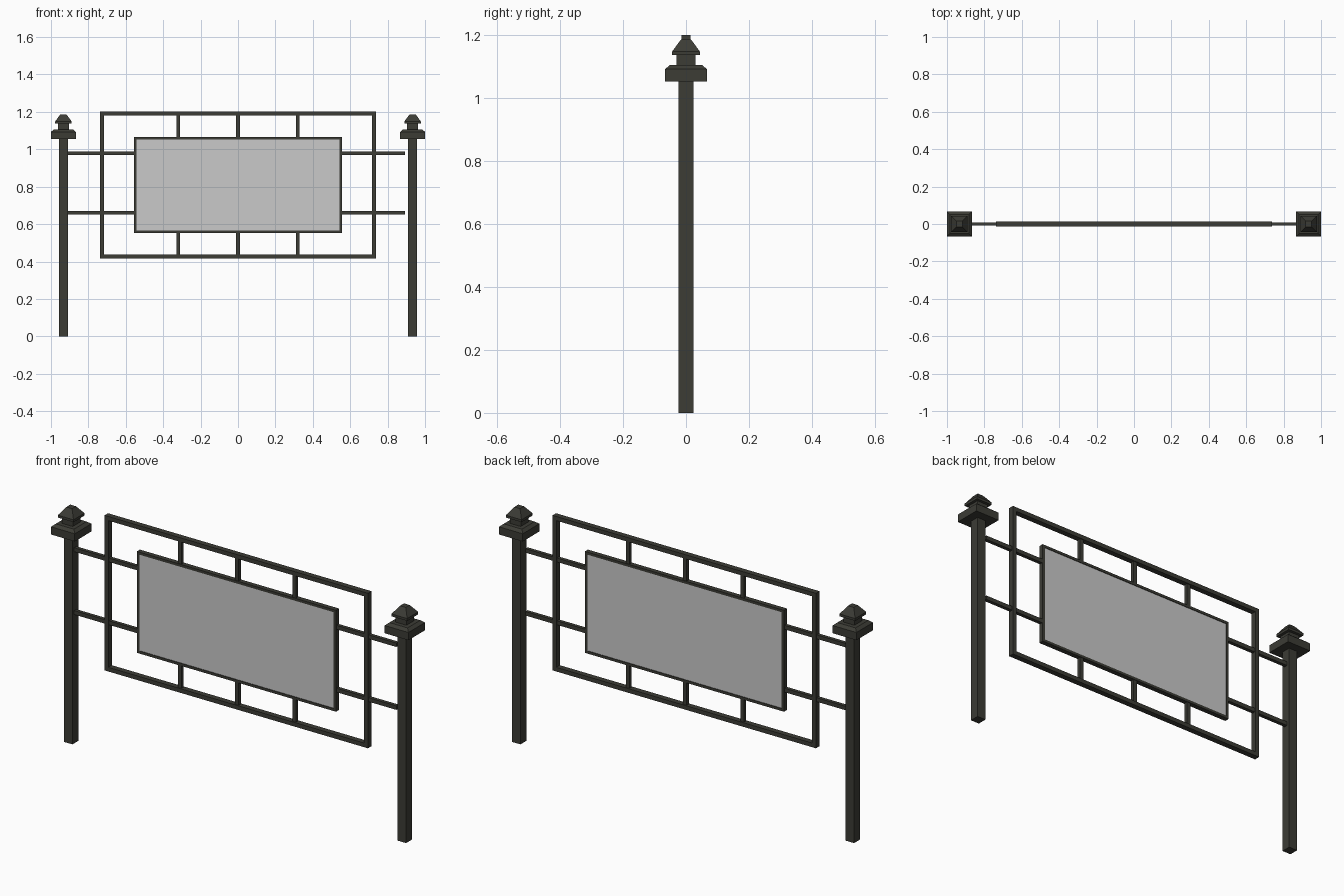
import bpy, bmesh

if "Cube" in bpy.data.objects:
    bpy.data.objects.remove(bpy.data.objects["Cube"])


def material(name, rgb):
    m = bpy.data.materials.new(name)
    m.diffuse_color = (*rgb, 1.0)
    m.use_nodes = True
    m.node_tree.nodes["Principled BSDF"].inputs["Base Color"].default_value = m.diffuse_color
    return m


METAL = material("dark_metal", (0.045, 0.045, 0.036))
PANEL = material("light_grey_panel", (0.59, 0.59, 0.59))


def finish(name, bm, mat):
    bmesh.ops.recalc_face_normals(bm, faces=bm.faces)
    me = bpy.data.meshes.new(name)
    bm.to_mesh(me)
    bm.free()
    me.materials.append(mat)
    ob = bpy.data.objects.new(name, me)
    bpy.context.collection.objects.link(ob)
    return ob


def box(name, x0, x1, y, z0, z1, mat):
    """Box between x and z limits, with half depth y."""
    bm = bmesh.new()
    bmesh.ops.create_cube(bm, size=1)
    for v in bm.verts:
        v.co = (x1 if v.co.x > 0 else x0, y if v.co.y > 0 else -y, z1 if v.co.z > 0 else z0)
    return finish(name, bm, mat)


def frame(name, hx, z0, z1, t, y):
    """Mitred rectangular frame with bar width t and half depth y."""
    bm = bmesh.new()
    rings = []
    for inset, yy in ((0, -y), (0, y), (t, y), (t, -y)):
        a, b, c = hx - inset, z0 + inset, z1 - inset
        rings.append([bm.verts.new(p) for p in ((-a, yy, b), (a, yy, b), (a, yy, c), (-a, yy, c))])
    for i in range(4):
        r, s = rings[i], rings[(i + 1) % 4]
        for k in range(4):
            n = (k + 1) % 4
            bm.faces.new((r[k], r[n], s[n], s[k]))
    return finish(name, bm, METAL)


def square_stack(name, x, profile):
    """Square-section solid from (half width, z) pairs."""
    bm = bmesh.new()
    rings = [[bm.verts.new((x + sx * h, sy * h, z)) for sx, sy in ((-1, -1), (1, -1), (1, 1), (-1, 1))]
             for h, z in profile]
    for r, s in zip(rings, rings[1:]):
        for k in range(4):
            n = (k + 1) % 4
            bm.faces.new((r[k], r[n], s[n], s[k]))
    bm.faces.new(rings[0])
    bm.faces.new(rings[-1])
    return finish(name, bm, METAL)


# Posts with stepped finials
for side, x in (("left", -0.9335), ("right", 0.9335)):
    square_stack(side + "_post", x, [(0.0235, 0), (0.0235, 1.054)])
    square_stack(side + "_finial", x, [
        (0.0665, 1.054), (0.0665, 1.093), (0.051, 1.106), (0.030, 1.106), (0.030, 1.137),
        (0.044, 1.137), (0.044, 1.149), (0.016, 1.187)])

# Outer and inner frames, and the sign panel
frame("outer_frame", 0.737, 0.417, 1.201, 0.021, 0.014)
frame("inner_frame", 0.557, 0.553, 1.066, 0.013, 0.012)
box("sign_panel", -0.546, 0.546, 0.009, 0.564, 1.055, PANEL)

# Horizontal rails to the posts (right pair stops just short of the post)
for level, z in (("upper", 0.979), ("lower", 0.661)):
    box(level + "_left_rail", -0.912, -0.55, 0.009, z - 0.01, z + 0.01, METAL)
    box(level + "_right_rail", 0.55, 0.892, 0.009, z - 0.01, z + 0.01, METAL)

# Short struts between the two frames
for i, x in enumerate((-0.32, 0, 0.32)):
    box(f"upper_strut_{i + 1}", x - 0.01, x + 0.01, 0.009, 1.06, 1.185, METAL)
    box(f"lower_strut_{i + 1}", x - 0.01, x + 0.01, 0.009, 0.433, 0.558, METAL)
